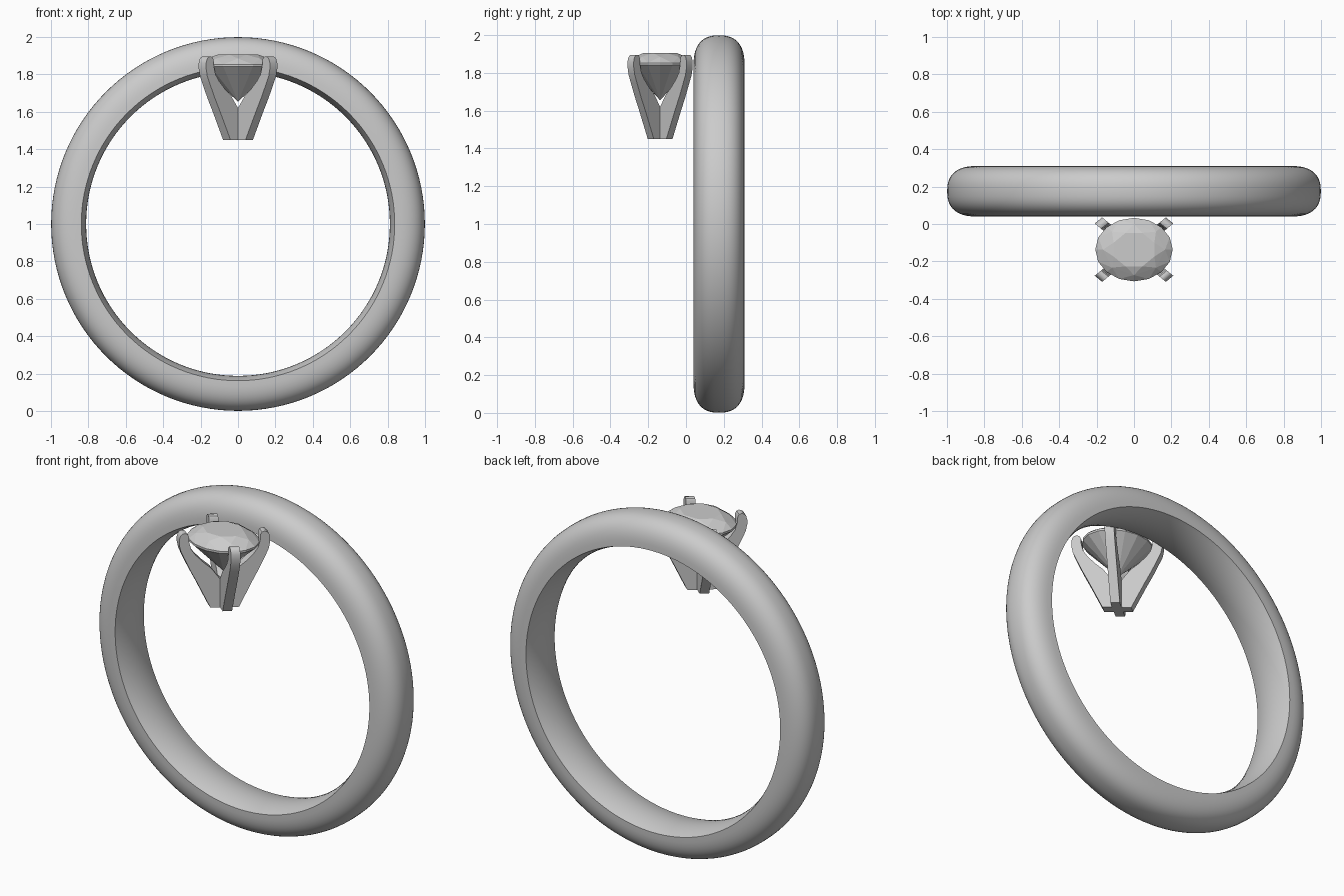
import bpy, bmesh
from math import sin, cos, pi, radians
from mathutils import Matrix, Vector

if "Cube" in bpy.data.objects:
    bpy.data.objects.remove(bpy.data.objects["Cube"])

SETTING_Y = -0.137   # centre of the stone and its prongs
OVAL = 0.82          # setting is squashed in y into an oval


def add_object(name, bm, smooth_angle=None):
    bmesh.ops.recalc_face_normals(bm, faces=bm.faces)
    mesh = bpy.data.meshes.new(name)
    bm.to_mesh(mesh)
    bm.free()
    ob = bpy.data.objects.new(name, mesh)
    bpy.context.collection.objects.link(ob)
    if smooth_angle:
        bpy.ops.object.select_all(action='DESELECT')
        ob.select_set(True)
        bpy.context.view_layer.objects.active = ob
        bpy.ops.object.shade_smooth_by_angle(angle=radians(smooth_angle))
    return ob


# Band: domed outside, gently bulging inside, revolved about the y axis
profile = []
n = 24
for i in range(n + 1):
    a = pi * i / n
    c = cos(a)
    y = 0.135 * abs(c) ** 0.8 * (1 if c > 0 else -1)
    profile.append((0.838 + 0.161 * max(sin(a), 0) ** 0.8, y))
for i in range(1, 12):
    t = -1 + 2 * i / 12
    profile.append((0.812 + 0.026 * t * t, 0.135 * t))

bm = bmesh.new()
SEG = 128
rings = []
for s in range(SEG):
    a = 2 * pi * s / SEG
    rings.append([bm.verts.new((r * sin(a), 0.175 + y, 1.0 + r * cos(a))) for r, y in profile])
for s in range(SEG):
    p, q = rings[s], rings[(s + 1) % SEG]
    for i in range(len(p)):
        j = (i + 1) % len(p)
        bm.faces.new((p[i], p[j], q[j], q[i]))
add_object("band", bm, 35)

# Prongs: curved profile in (radius, height), given thickness, at four diagonals
prong = [(0.0, 1.45), (0.085, 1.45), (0.124, 1.525), (0.163, 1.60), (0.204, 1.675),
         (0.241, 1.75), (0.260, 1.79), (0.269, 1.83), (0.269, 1.86), (0.262, 1.882),
         (0.250, 1.893), (0.235, 1.896), (0.221, 1.891), (0.213, 1.878), (0.211, 1.845),
         (0.198, 1.80), (0.172, 1.765), (0.125, 1.72), (0.080, 1.685), (0.028, 1.62), (0.0, 1.61)]
to_setting = Matrix.Translation((0, SETTING_Y, 0)) @ Matrix.Diagonal((1, OVAL, 1, 1))
for k, name in enumerate(("back_right", "back_left", "front_left", "front_right")):
    bm = bmesh.new()
    face = bm.faces.new([bm.verts.new((r, -0.028, z)) for r, z in prong])
    ext = bmesh.ops.extrude_face_region(bm, geom=[face])
    moved = [v for v in ext["geom"] if isinstance(v, bmesh.types.BMVert)]
    bmesh.ops.translate(bm, verts=moved, vec=(0, 0.056, 0))
    bm.transform(to_setting @ Matrix.Rotation(pi / 4 + k * pi / 2, 4, 'Z'))
    add_object(name + "_prong", bm, 35)

# Faceted stone: hull of table, crown, girdle and point
bm = bmesh.new()
for radius, z, count, shift in ((0.118, 1.905, 8, 0.5), (0.166, 1.885, 8, 0),
                                (0.207, 1.853, 16, 0), (0.207, 1.841, 16, 0)):
    for i in range(count):
        a = 2 * pi * (i + shift) / count
        bm.verts.new((radius * cos(a), radius * sin(a), z))
bm.verts.new((0, 0, 1.655))
bmesh.ops.convex_hull(bm, input=bm.verts)
bmesh.ops.dissolve_limit(bm, angle_limit=radians(1), verts=bm.verts, edges=bm.edges)
bm.transform(to_setting)
add_object("stone", bm)
